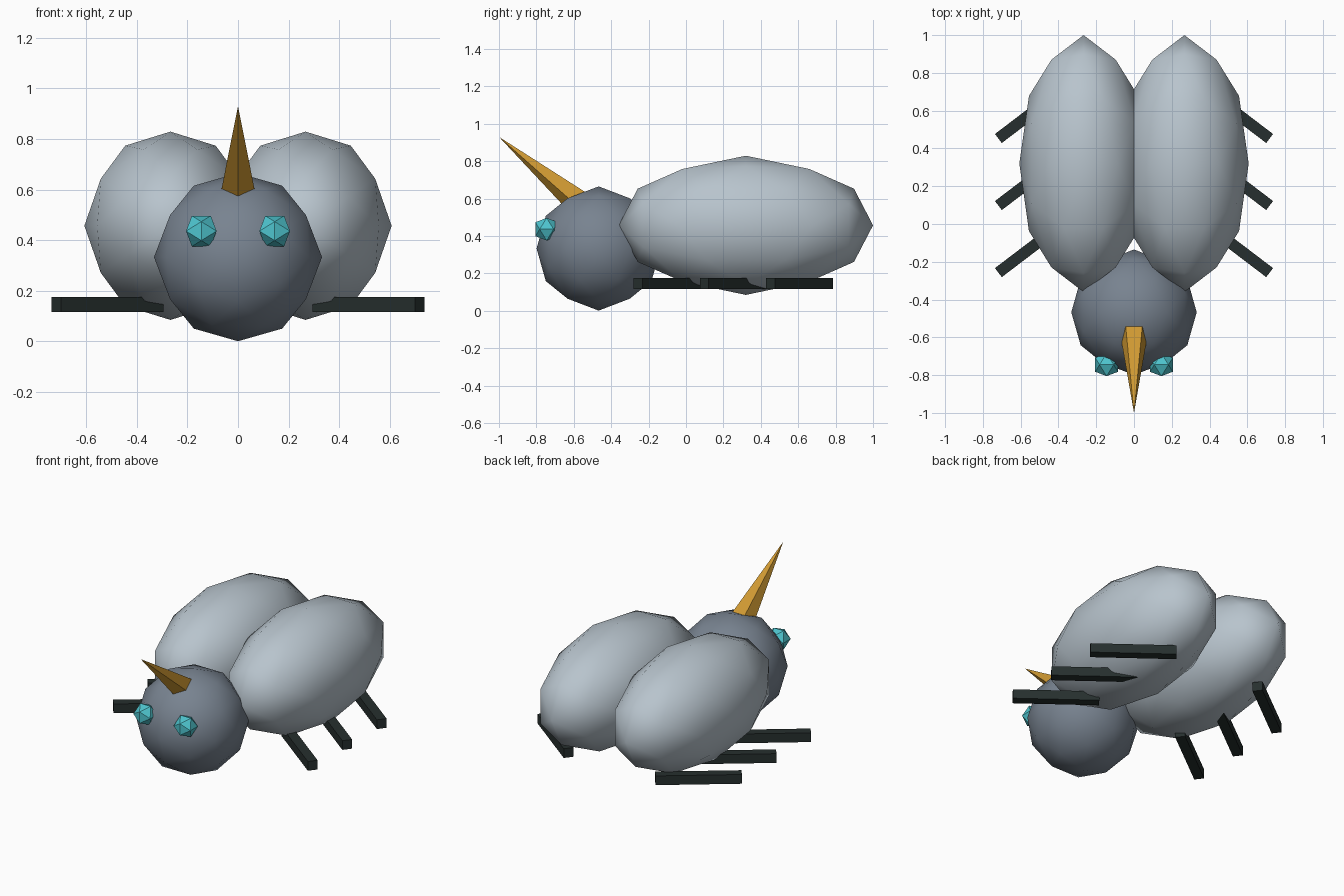
import bpy, bmesh, math
from itertools import product
from mathutils import Vector, Matrix

cube = bpy.data.objects.get("Cube")
if cube:
    bpy.data.objects.remove(cube)


def material(name, rgb):
    """Flat material from an 8-bit display colour."""
    lin = [((c / 255 + 0.055) / 1.055) ** 2.4 for c in rgb] + [1]
    mat = bpy.data.materials.new(name)
    mat.use_nodes = True
    mat.diffuse_color = lin
    mat.node_tree.nodes["Principled BSDF"].inputs["Base Color"].default_value = lin
    return mat


SHELL = material("pale grey", (184, 196, 205))
HEAD = material("slate grey", (120, 131, 144))
HORN = material("gold", (207, 153, 50))
EYE = material("turquoise", (78, 196, 206))
LEG = material("charcoal", (38, 47, 46))


def finish(name, bm, mat, matrix, smooth=False):
    bmesh.ops.recalc_face_normals(bm, faces=bm.faces)
    mesh = bpy.data.meshes.new(name)
    bm.to_mesh(mesh)
    bm.free()
    mesh.transform(matrix)
    mesh.materials.append(mat)
    mesh.polygons.foreach_set("use_smooth", [smooth] * len(mesh.polygons))
    obj = bpy.data.objects.new(name, mesh)
    bpy.context.collection.objects.link(obj)
    return obj


def ball(name, mat, centre, radii, rounded):
    """Axis-aligned icosahedron, split once and smoothed when rounded."""
    phi = (1 + math.sqrt(5)) / 2
    pts = []
    for a, b in product((-1, 1), repeat=2):
        pts += [Vector((0, a * phi, b)), Vector((a, 0, b * phi)), Vector((a * phi, b, 0))]
    if rounded:
        pts += [(p + q) / 2 for i, p in enumerate(pts) for q in pts[:i]
                if (p - q).length < 2.1]
    bm = bmesh.new()
    for p in pts:
        bm.verts.new(p.normalized())
    bmesh.ops.convex_hull(bm, input=bm.verts)
    place = Matrix.Translation(centre) @ Matrix.Diagonal((*radii, 1))
    return finish(name, bm, mat, place, rounded)


# Head
ball("head", HEAD, (0, -0.467, 0.333), (0.332,) * 3, True)

# Horn: five-sided cone leaning forward, one ridge underneath
tip = Vector((0, -1.0, 0.93))
axis = Vector((0, -0.777, 0.629)).normalized()
length, radius = 0.6, 0.083
base = tip - axis * length
up, side = Vector((0, 0.629, 0.777)), Vector((1, 0, 0))
bm = bmesh.new()
ring = []
for i in range(5):
    a = math.tau * i / 5
    ring.append(bm.verts.new(base + radius * (math.sin(a) * side - math.cos(a) * up)))
apex = bm.verts.new(tip)
bm.faces.new(ring)
for i in range(5):
    bm.faces.new((ring[i], ring[(i + 1) % 5], apex))
finish("horn", bm, HORN, Matrix())

for label, s in (("left", 1), ("right", -1)):
    # Body shells
    ball(label + "_shell", SHELL, (s * 0.267, 0.32, 0.457), (0.34, 0.68, 0.372), True)
    # Eyes
    ball(label + "_eye", EYE, (s * 0.145, -0.745, 0.436), (0.071,) * 3, False)
    # Legs: swept bars lying flat
    for part, y in (("front", -0.103), ("middle", 0.252), ("rear", 0.607)):
        bm = bmesh.new()
        bmesh.ops.create_cube(bm, size=1)
        place = (Matrix.Translation((s * 0.515, y, 0.146))
                 @ Matrix.Rotation(-s * 0.65, 4, 'Z')
                 @ Matrix.Diagonal((0.51, 0.06, 0.06, 1)))
        finish(f"{label}_{part}_leg", bm, LEG, place)
